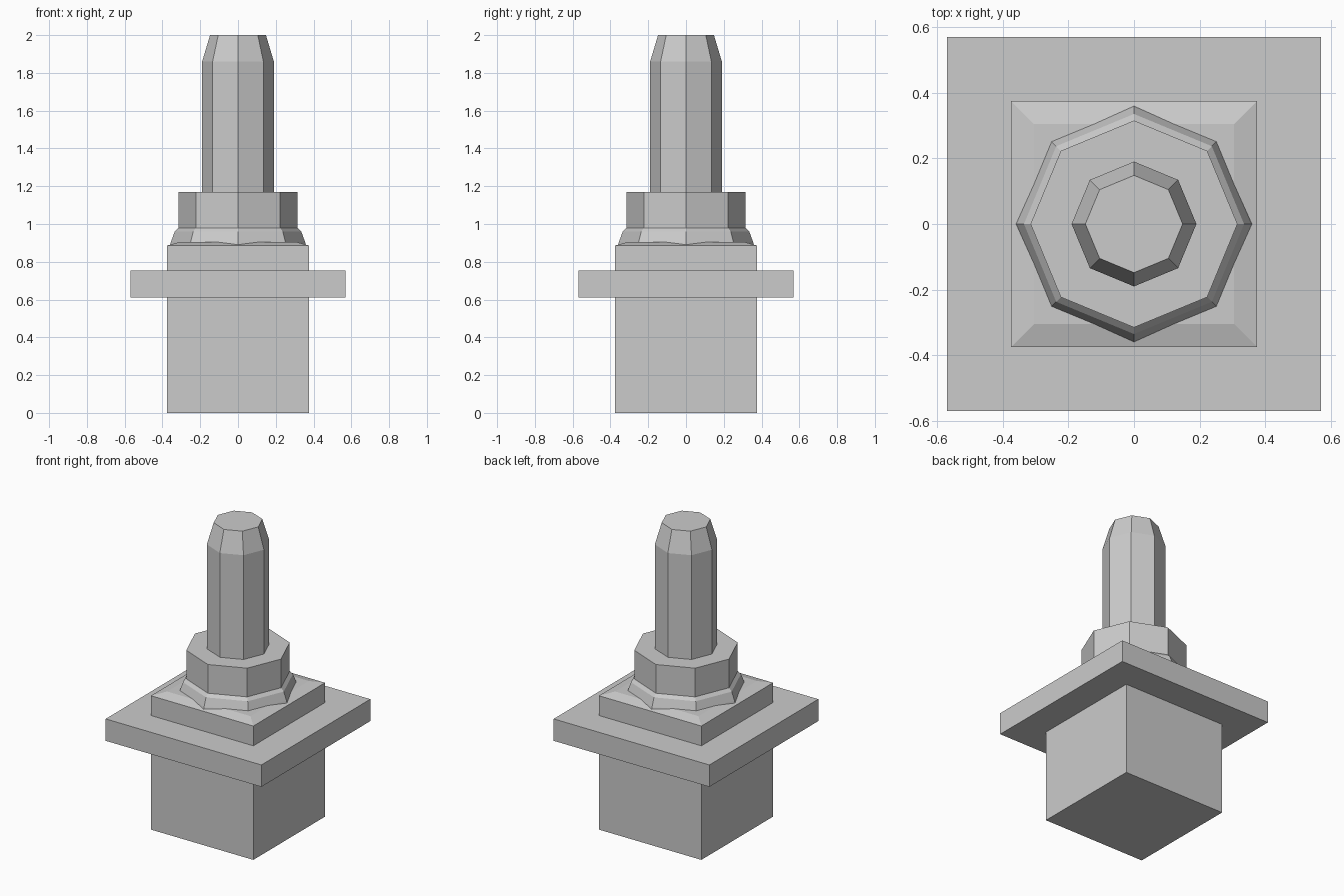
import bpy, bmesh
from math import cos, sin, pi

if "Cube" in bpy.data.objects:
    bpy.data.objects.remove(bpy.data.objects["Cube"])


def loft(name, sides, profile, turn=0.0):
    """Stack regular rings of (radius, z) and cap both ends, flat shaded."""
    bm = bmesh.new()
    rings = []
    for r, z in profile:
        rings.append([bm.verts.new((r * cos(turn + 2 * pi * i / sides),
                                    r * sin(turn + 2 * pi * i / sides), z))
                      for i in range(sides)])
    for a, b in zip(rings, rings[1:]):
        for i in range(sides):
            j = (i + 1) % sides
            bm.faces.new((a[i], a[j], b[j], b[i]))
    bm.faces.new(rings[0][::-1])
    bm.faces.new(rings[-1])
    bmesh.ops.recalc_face_normals(bm, faces=bm.faces)
    mesh = bpy.data.meshes.new(name)
    bm.to_mesh(mesh)
    bm.free()
    obj = bpy.data.objects.new(name, mesh)
    bpy.context.collection.objects.link(obj)
    return obj


def square(name, profile):
    """Square stack given as (half width, z)."""
    return loft(name, 4, [(h * 2 ** 0.5, z) for h, z in profile], pi / 4)


# Square body with a shallow chamfered top
square("base_block", [(0.375, 0), (0.375, 0.886), (0.305, 0.906)])

# Wide mounting plate around the body
square("flange_plate", [(0.57, 0.61), (0.57, 0.755)])

# Octagonal collar with flared skirt
loft("collar", 8, [(0.362, 0.88), (0.355, 0.905), (0.335, 0.96),
                   (0.315, 0.98), (0.315, 1.17)])

# Octagonal shaft with tapered tip
loft("shaft", 8, [(0.19, 1.165), (0.19, 1.86), (0.148, 2.0)])
